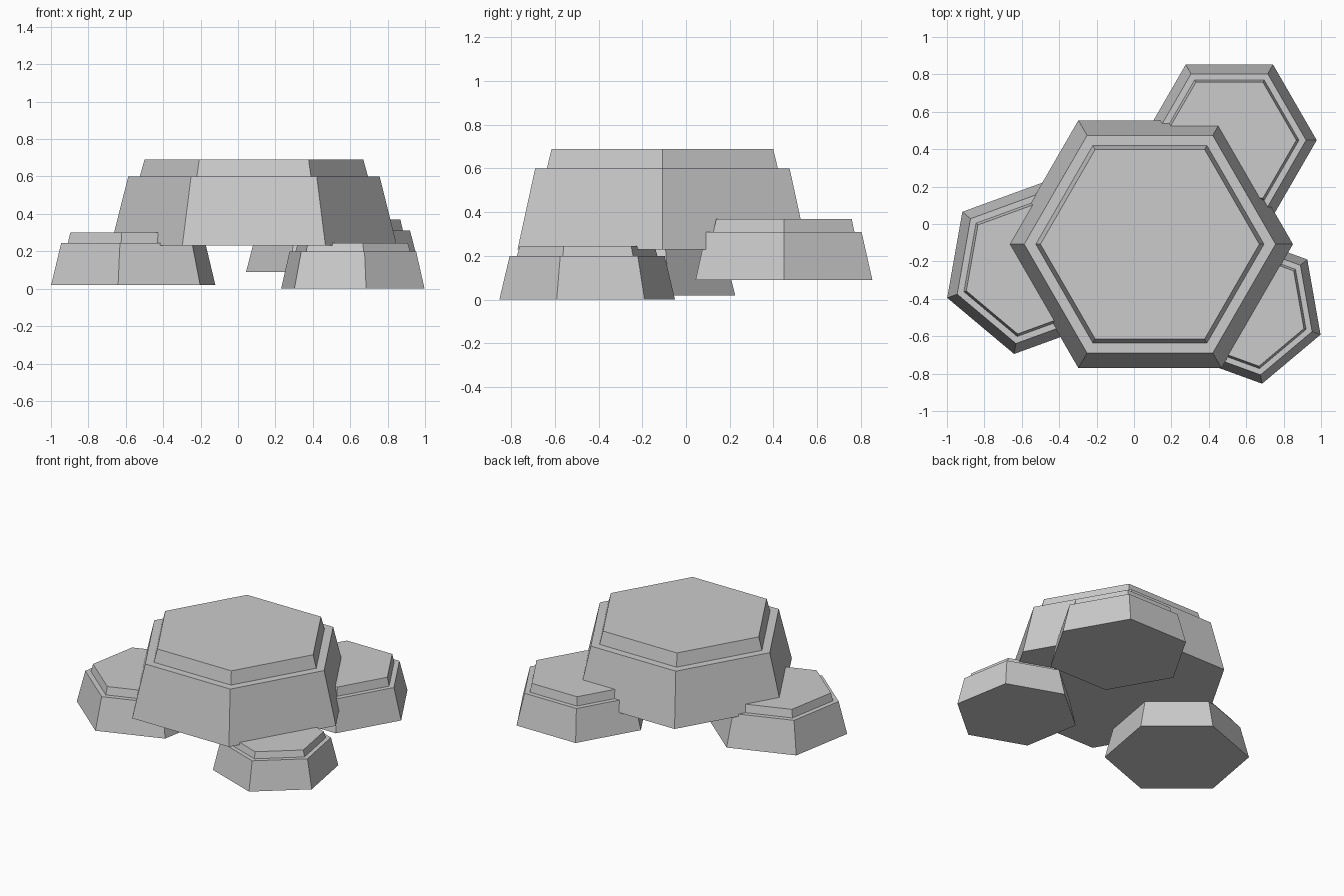
import bpy
import bmesh
from math import cos, sin, radians

cube = bpy.data.objects.get("Cube")
if cube:
    bpy.data.objects.remove(cube, do_unlink=True)

stone = bpy.data.materials.new("grey_stone")
stone.use_nodes = True
GREY = (0.6, 0.6, 0.6, 1.0)
stone.diffuse_color = GREY
stone.node_tree.nodes["Principled BSDF"].inputs["Base Color"].default_value = GREY


def hex_stone(name, center, turn, rings):
    """Closed hexagonal stone lofted through (radius, height) rings."""
    bm = bmesh.new()
    loops = []
    for radius, z in rings:
        angles = [radians(turn + 60 * i) for i in range(6)]
        loops.append([bm.verts.new((radius * cos(a), radius * sin(a), z)) for a in angles])
    for low, high in zip(loops, loops[1:]):
        for i in range(6):
            j = (i + 1) % 6
            bm.faces.new((low[i], low[j], high[j], high[i]))
    bm.faces.new(loops[0][::-1])
    bm.faces.new(loops[-1])
    mesh = bpy.data.meshes.new(name)
    bm.to_mesh(mesh)
    bm.free()
    mesh.materials.append(stone)
    obj = bpy.data.objects.new(name, mesh)
    obj.location = (center[0], center[1], 0)
    bpy.context.collection.objects.link(obj)


# Each stone: sloped body, flat ledge, raised cap
hex_stone("main_stone", (0.085, -0.108), 0,
          [(0.765, 0.23), (0.672, 0.60), (0.61, 0.60), (0.585, 0.69)])
hex_stone("back_stone", (0.51, 0.448), 0,
          [(0.467, 0.09), (0.41, 0.31), (0.372, 0.31), (0.358, 0.37)])
hex_stone("right_stone", (-0.56, -0.235), 20,
          [(0.467, 0.02), (0.41, 0.245), (0.372, 0.245), (0.358, 0.30)])
hex_stone("front_stone", (0.614, -0.452), 40,
          [(0.408, 0.0), (0.36, 0.20), (0.326, 0.20), (0.313, 0.245)])
